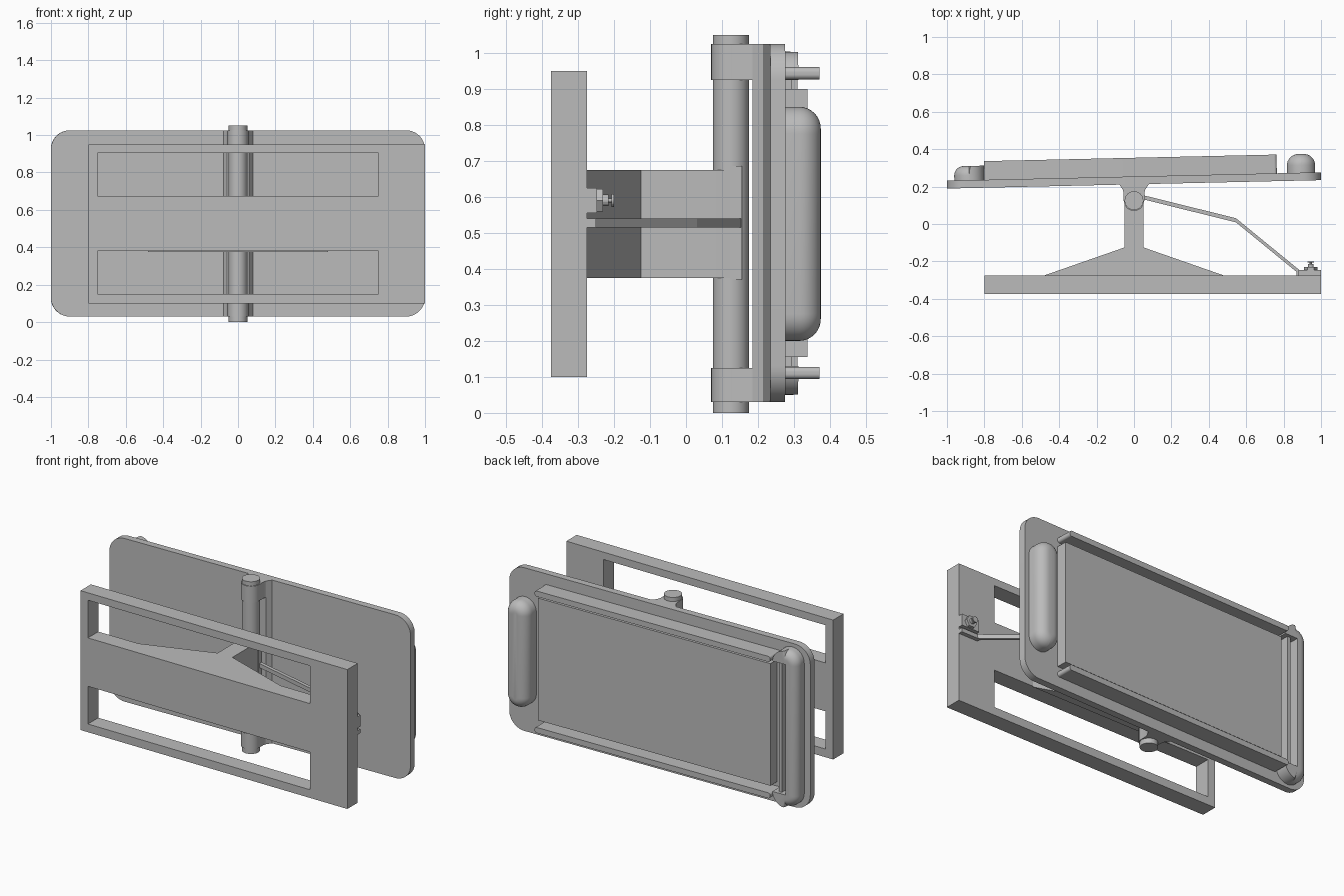
import bpy, bmesh, math
from mathutils import Matrix, Vector

if "Cube" in bpy.data.objects:
    bpy.data.objects.remove(bpy.data.objects["Cube"])

grey = bpy.data.materials.new("plain grey")
grey.use_nodes = True
COLOUR = (0.5, 0.5, 0.5, 1)
grey.diffuse_color = COLOUR
grey.node_tree.nodes["Principled BSDF"].inputs["Base Color"].default_value = COLOUR

# The tray is built flat in its own frame, then tilted about the hinge
TILT = Matrix.Translation((0, 0.212, 0)) @ Matrix.Rotation(0.0225, 4, "Z")
MID = 0.527


def prism(name, pts, lo, hi, axis="z", bevel=0, pick=None, tilt=False, smooth=False):
    """Extrude a 2D outline along z (points are x, y) or along y (points are x, z)."""
    def place(p, h):
        return (p[0], p[1], h) if axis == "z" else (p[0], h, p[1])
    bm = bmesh.new()
    face = bm.faces.new([bm.verts.new(place(p, lo)) for p in pts])
    out = bmesh.ops.extrude_face_region(bm, geom=[face])
    top = [v for v in out["geom"] if isinstance(v, bmesh.types.BMVert)]
    bmesh.ops.translate(bm, verts=top, vec=Vector(place((0, 0), hi - lo)))
    bmesh.ops.recalc_face_normals(bm, faces=bm.faces)
    if bevel:
        tops = set(top)
        edges = [e for e in bm.edges if all(v in tops for v in e.verts)
                 and (pick is None or all(pick(v.co) for v in e.verts))]
        bmesh.ops.bevel(bm, geom=edges, offset=bevel, segments=8, profile=0.5, affect="EDGES")
    mesh = bpy.data.meshes.new(name)
    bm.to_mesh(mesh)
    bm.free()
    mesh.materials.append(grey)
    obj = bpy.data.objects.new(name, mesh)
    bpy.context.collection.objects.link(obj)
    if tilt:
        mesh.transform(TILT)
    if smooth:
        bpy.ops.object.select_all(action="DESELECT")
        obj.select_set(True)
        bpy.context.view_layer.objects.active = obj
        bpy.ops.object.shade_smooth_by_angle(angle=math.radians(30))
    return obj


def rect(x0, x1, z0, z1):
    return [(x0, z0), (x1, z0), (x1, z1), (x0, z1)]


def rounded(x0, x1, z0, z1, r, steps=10):
    pts = []
    for i, (cx, cz) in enumerate(rect(x0 + r, x1 - r, z0 + r, z1 - r)):
        for k in range(steps + 1):
            a = math.pi * (1 + i / 2 + k / steps / 2)
            p = (cx + r * math.cos(a), cz + r * math.sin(a))
            if not pts or math.dist(p, pts[-1]) > 1e-5:
                pts.append(p)
    if math.dist(pts[0], pts[-1]) < 1e-5:
        pts.pop()
    return pts


def circle(cx, cy, r, n=40):
    return [(cx + r * math.cos(2 * math.pi * k / n), cy + r * math.sin(2 * math.pi * k / n))
            for k in range(n)]


def cut(obj, cutter):
    mod = obj.modifiers.new("cut", "BOOLEAN")
    mod.operation, mod.object, mod.solver = "DIFFERENCE", cutter, "EXACT"
    deps = bpy.context.evaluated_depsgraph_get()
    mesh = bpy.data.meshes.new_from_object(obj.evaluated_get(deps))
    obj.modifiers.clear()
    obj.data = mesh
    bpy.data.objects.remove(cutter)


# Mounting frame with two long windows
frame = prism("mounting_frame", rect(-0.8, 1, 0.1, 0.95), -0.375, -0.275, "y")
for z0, z1 in ((0.15, 0.38), (0.675, 0.905)):
    cut(frame, prism("window_cutter", rect(-0.75, 0.75, z0, z1), -0.5, -0.2, "y"))

# Flared pedestal carrying the hinge pin
half = [(0.48, -0.275), (0.05, -0.125), (0.05, 0.125)]
arc = [(0.05 * math.cos(a), 0.125 + 0.05 * math.sin(a))
       for a in (math.pi * k / 16 for k in range(1, 16))]
prism("pedestal", half + arc + [(-x, y) for x, y in reversed(half)], 0.375, 0.675, smooth=True)
prism("hinge_band", rect(-0.052, 0.052, 0.122, 0.155), 0.37, 0.685)
prism("hinge_pin", circle(0, 0.125, 0.05), 0, 1.05, smooth=True)

# Bent support strut
path = [(0.04, 0.145), (0.545, 0.02), (0.89, -0.262)]
prism("support_strut", [(x, y + 0.011) for x, y in path] +
      [(x, y - 0.011) for x, y in reversed(path)], 0.515, 0.54)
prism("strut_foot", rect(0.87, 1, -0.275, -0.25), 0.515, 0.54)

# Clamp and thumb screw that hold the strut
prism("clamp_block", rect(0.88, 1, 0.555, 0.625), -0.275, -0.247, "y")
for name, r, y0, y1 in (("clamp_nut", 0.036, -0.247, -0.23), ("screw_collar", 0.016, -0.23, -0.215),
                        ("screw_stem", 0.006, -0.215, -0.205), ("screw_head", 0.018, -0.207, -0.2)):
    prism(name, circle(0.945, 0.59, r, 6 if name == "clamp_nut" else 20), y0, y1, "y")

# Tilted tray board
prism("tray_board", rounded(-1, 1, 0.03, 1.025, 0.1), 0, 0.042, "y", tilt=True, smooth=True)

# Hinge ears and the flared spine joining them to the tray
flare = [(0.055, 0.125), (0.055, 0.165), (0.062, 0.19), (0.082, 0.216)]
under = [(0.055 * math.cos(a), 0.125 + 0.055 * math.sin(a))
         for a in (math.pi * (1 + k / 16) for k in range(1, 16))]
ear = under + flare + [(-x, y) for x, y in reversed(flare)]
for name, z0, z1 in (("lower_hinge_ear", 0.03, 0.125), ("upper_hinge_ear", 0.925, 1.025)):
    prism(name, ear, z0, z1, smooth=True)
prism("hinge_spine", [(-0.06, 0.184), (0.06, 0.184), (0.082, 0.216), (-0.082, 0.216)], 0.03, 1.025)

# Raised panel between two guide rails
prism("raised_panel", rect(-0.78, 0.765, 0.155, 0.9), 0.04, 0.108, "y", tilt=True)
for name, side in (("lower_rail", -1), ("upper_rail", 1)):
    z = MID + side * 0.416
    prism(name, rounded(-0.8, 0.765, z - 0.017, z + 0.017, 0.014), 0.04, 0.142, "y",
          tilt=True, smooth=True)

# Rounded grip at one end
prism("grip", rounded(0.82, 0.97, 0.2, 0.85, 0.0749), 0.035, 0.142, "y",
      bevel=0.06, tilt=True, smooth=True)

# End stop with an open pocket and a rib inside it
stop = prism("end_stop", rounded(-0.96, -0.8, 0.05, 1.003, 0.079), 0.035, 0.118, "y",
             bevel=0.05, pick=lambda c: c.x < -0.875, tilt=True, smooth=True)
cut(stop, prism("pocket_cutter", rect(-0.885, -0.7, 0.13, 0.925), 0.042, 0.2, "y", tilt=True))
prism("end_stop_rib", rect(-0.85, -0.83, 0.13, 0.925), 0.04, 0.1, "y", tilt=True)
